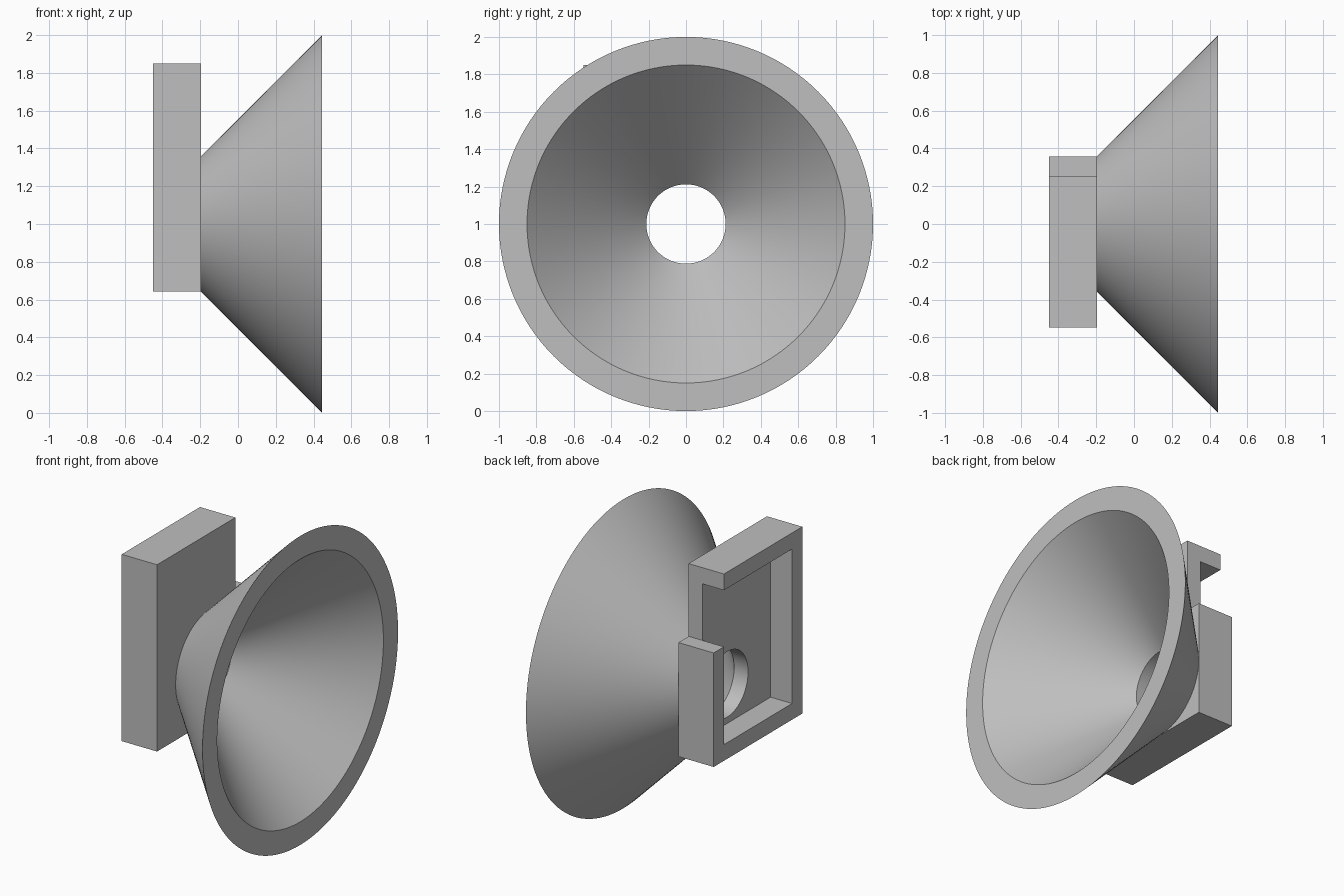
import bpy, bmesh, math
from mathutils import Matrix

if "Cube" in bpy.data.objects:
    bpy.data.objects.remove(bpy.data.objects["Cube"], do_unlink=True)

grey = bpy.data.materials.new("light_grey")
grey.use_nodes = True
colour = (0.52, 0.52, 0.52, 1)
grey.diffuse_color = colour
grey.node_tree.nodes["Principled BSDF"].inputs["Base Color"].default_value = colour

X_BACK, X_JOIN, X_RIM = -0.449, -0.196, 0.446
PLATE, WALL = 0.1, 0.105
Y_LOW, Y_HIGH, Z_LOW, Z_HIGH = -0.548, 0.358, 0.642, 1.851
Y_OPEN, Z_STEP = Y_HIGH - WALL, 1.38
BORE, NECK, MOUTH, RIM = 0.212, 0.358, 0.85, 1.0
SEGMENTS = 128


def finish(name, bm):
    bmesh.ops.recalc_face_normals(bm, faces=bm.faces)
    mesh = bpy.data.meshes.new(name)
    bm.to_mesh(mesh)
    bm.free()
    obj = bpy.data.objects.new(name, mesh)
    bpy.context.collection.objects.link(obj)
    mesh.materials.append(grey)
    return obj


def prism(name, outline, x0, x1):
    """Extrude a (y, z) outline along x."""
    bm = bmesh.new()
    face = bm.faces.new([bm.verts.new((x0, y, z)) for y, z in outline])
    new = bmesh.ops.extrude_face_region(bm, geom=[face])["geom"]
    verts = [v for v in new if isinstance(v, bmesh.types.BMVert)]
    bmesh.ops.translate(bm, verts=verts, vec=(x1 - x0, 0, 0))
    return finish(name, bm)


def cut(obj, cutter):
    mod = obj.modifiers.new(cutter.name, "BOOLEAN")
    mod.operation, mod.solver, mod.object = "DIFFERENCE", "EXACT", cutter
    cutter.hide_render = True
    cutter.hide_set(True)


def smooth(obj):
    bpy.ops.object.select_all(action="DESELECT")
    obj.select_set(True)
    bpy.context.view_layer.objects.active = obj
    bpy.ops.object.shade_smooth_by_angle(angle=math.radians(30))


# Holder block, with its side wall stepped down at the upper corner
holder = prism("holder", [
    (Y_LOW, Z_LOW), (Y_HIGH, Z_LOW), (Y_HIGH, Z_STEP),
    (Y_OPEN, Z_STEP), (Y_OPEN, Z_HIGH), (Y_LOW, Z_HIGH)], X_BACK, X_JOIN)

# Pocket open at the back and through the side above the step
pocket = prism("pocket_cutter", [
    (Y_LOW + WALL, Z_LOW + WALL), (Y_OPEN, Z_LOW + WALL), (Y_OPEN, Z_STEP),
    (0.5, Z_STEP), (0.5, Z_HIGH - WALL), (Y_LOW + WALL, Z_HIGH - WALL)],
    -0.6, X_JOIN - PLATE)
cut(holder, pocket)

# Round bore through the plate
bm = bmesh.new()
bmesh.ops.create_cone(bm, cap_ends=True, segments=SEGMENTS, radius1=BORE,
                      radius2=BORE, depth=0.3,
                      matrix=Matrix.Translation((X_JOIN, 0, 1))
                      @ Matrix.Rotation(math.pi / 2, 4, "Y"))
cut(holder, finish("bore_cutter", bm))
smooth(holder)

# Thick conical funnel, lathed around x
bm = bmesh.new()
profile = [(X_JOIN, BORE), (X_RIM, MOUTH), (X_RIM, RIM), (X_JOIN, NECK)]
verts = [bm.verts.new((x, 0, 1 + r)) for x, r in profile]
edges = [bm.edges.new(pair) for pair in zip(verts, verts[1:])]
bmesh.ops.spin(bm, geom=verts + edges, cent=(0, 0, 1), axis=(1, 0, 0),
               angle=math.tau, steps=SEGMENTS)
bmesh.ops.remove_doubles(bm, verts=bm.verts, dist=0.0001)
funnel = finish("funnel", bm)
smooth(funnel)
# Make sure the rim faces outward
rim = max(funnel.data.polygons, key=lambda p: p.normal.x * (p.center.x > X_RIM - 0.01))
if rim.normal.x < 0.9:
    funnel.data.flip_normals()
